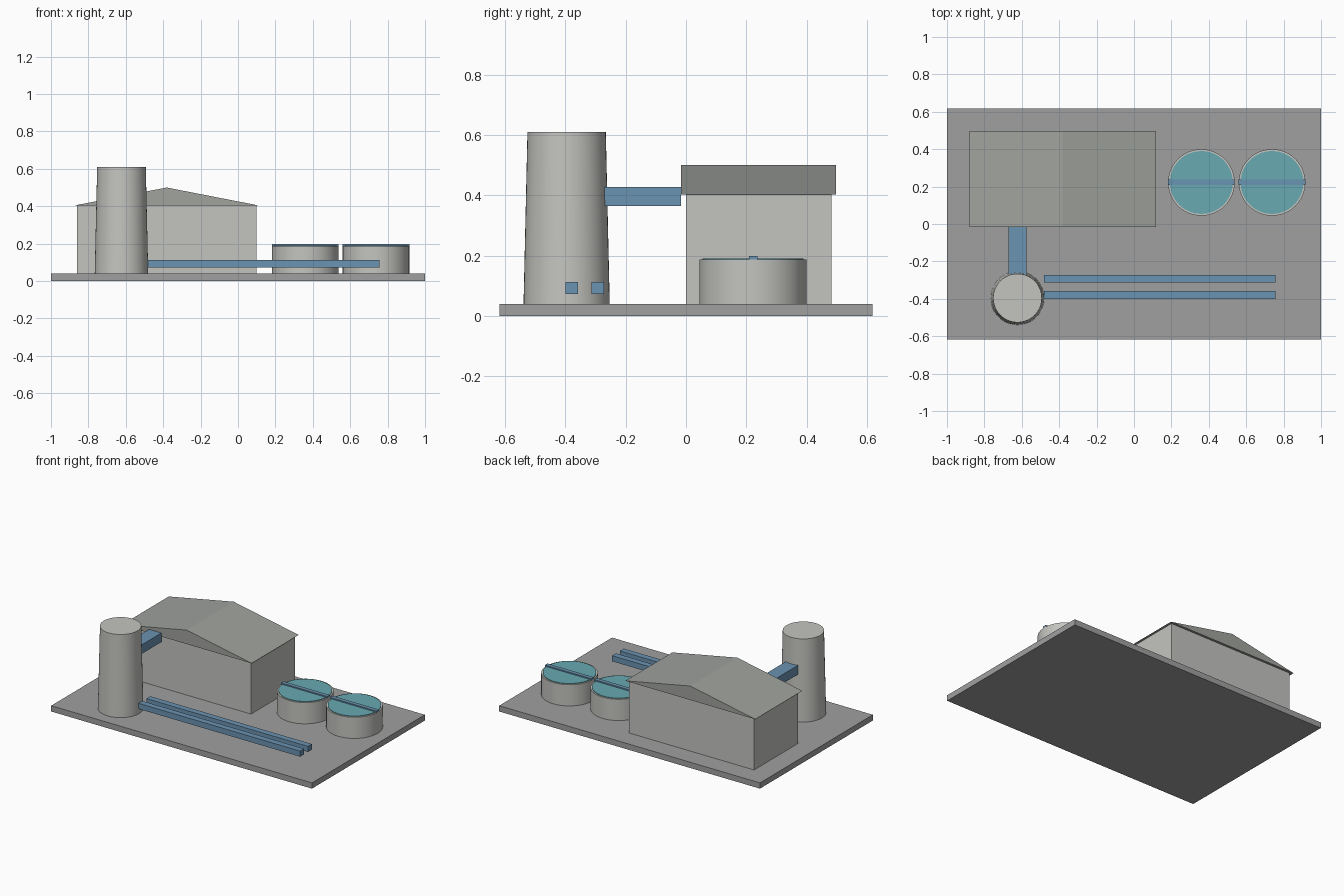
import bpy
import bmesh
from math import radians

cube = bpy.data.objects.get("Cube")
if cube:
    bpy.data.objects.remove(cube)


def material(name, *rgb):
    """Flat material from display colour values, stored as linear."""
    colour = [((c / 255 + 0.055) / 1.055) ** 2.4 for c in rgb] + [1]
    mat = bpy.data.materials.new(name)
    mat.use_nodes = True
    mat.diffuse_color = colour
    mat.node_tree.nodes["Principled BSDF"].inputs["Base Color"].default_value = colour
    return mat


slab_grey = material("slab grey", 160, 160, 160)
wall_grey = material("pale concrete", 196, 196, 192)
roof_grey = material("roof grey", 160, 163, 158)
pipe_blue = material("pipe blue", 107, 147, 178)
water_teal = material("water teal", 104, 170, 178)


def box(name, mat, x, y, z):
    """Box spanning the given (low, high) ranges."""
    bpy.ops.mesh.primitive_cube_add(size=1, location=[sum(r) / 2 for r in (x, y, z)])
    ob = bpy.context.object
    ob.name = name
    ob.scale = [r[1] - r[0] for r in (x, y, z)]
    bpy.ops.object.transform_apply(location=False, rotation=False, scale=True)
    ob.data.materials.append(mat)
    return ob


def drum(name, mat, x, y, z, r_low, r_high, sides=48):
    """Upright round part with smooth sides and flat caps."""
    bpy.ops.mesh.primitive_cone_add(vertices=sides, radius1=r_low, radius2=r_high,
                                    depth=z[1] - z[0], location=(x, y, sum(z) / 2))
    ob = bpy.context.object
    ob.name = name
    ob.data.materials.append(mat)
    bpy.ops.object.shade_smooth_by_angle(angle=radians(30))
    return ob


def gable_roof(name, mat, x, y, z):
    """Closed triangular prism with its ridge along y."""
    bm = bmesh.new()
    profile = [(x[0], z[0]), (x[1], z[0]), (sum(x) / 2, z[1])]
    face = bm.faces.new([bm.verts.new((px, y[0], pz)) for px, pz in profile])
    out = bmesh.ops.extrude_face_region(bm, geom=[face])
    moved = [v for v in out["geom"] if isinstance(v, bmesh.types.BMVert)]
    bmesh.ops.translate(bm, verts=moved, vec=(0, y[1] - y[0], 0))
    bmesh.ops.recalc_face_normals(bm, faces=bm.faces)
    mesh = bpy.data.meshes.new(name)
    bm.to_mesh(mesh)
    bm.free()
    mesh.materials.append(mat)
    ob = bpy.data.objects.new(name, mesh)
    bpy.context.collection.objects.link(ob)
    return ob


GROUND = 0.04

# Ground slab
box("ground_slab", slab_grey, (-1, 1), (-0.618, 0.618), (0, GROUND))

# Main hall and its roof
box("hall_walls", wall_grey, (-0.86, 0.10), (0, 0.482), (GROUND, 0.403))
gable_roof("hall_roof", roof_grey, (-0.88, 0.117), (-0.017, 0.498), (0.403, 0.50))

# Tapered tower and the duct joining it to the hall
drum("tower", wall_grey, -0.623, -0.396, (GROUND, 0.61), 0.143, 0.13)
box("tower_duct", pipe_blue, (-0.67, -0.576), (-0.27, -0.017), (0.365, 0.428))

# Pair of long pipes
for side, y in (("front", -0.379), ("back", -0.293)):
    box(side + "_pipe", pipe_blue, (-0.482, 0.757), (y - 0.021, y + 0.021), (0.073, 0.112))

# Round water tanks, each with a beam across the top
for side, x in (("right", 0.36), ("left", 0.738)):
    drum(side + "_tank", wall_grey, x, 0.222, (GROUND, 0.187), 0.178, 0.178)
    drum(side + "_tank_water", water_teal, x, 0.222, (0.182, 0.191), 0.168, 0.168)
    box(side + "_tank_beam", pipe_blue, (x - 0.178, x + 0.178), (0.209, 0.237), (0.187, 0.199))
